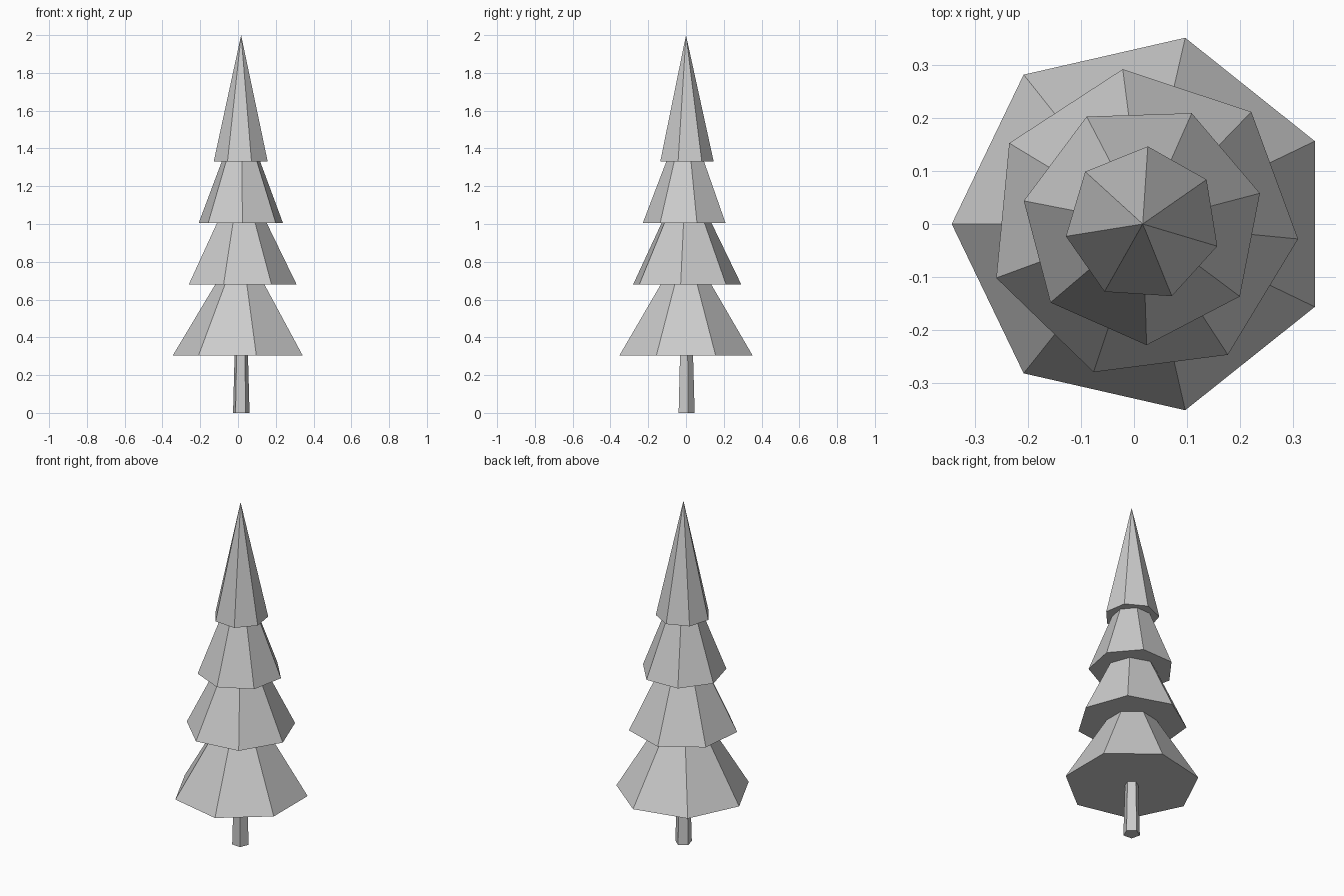
import bpy
import math

cube = bpy.data.objects.get("Cube")
if cube:
    bpy.data.objects.remove(cube, do_unlink=True)

AXIS_X = 0.0165  # the tree axis sits slightly off centre

grey = bpy.data.materials.new("plain_grey")
grey.use_nodes = True
colour = (0.6, 0.6, 0.6, 1.0)
grey.diffuse_color = colour
bsdf = next(n for n in grey.node_tree.nodes if n.type == 'BSDF_PRINCIPLED')
bsdf.inputs["Base Color"].default_value = colour


def tapered_prism(name, sides, bottom, top, r_bottom, r_top, turn):
    """Flat-shaded cone or frustum with its first corner at angle turn."""
    bpy.ops.mesh.primitive_cone_add(
        vertices=sides, radius1=r_bottom, radius2=r_top, depth=top - bottom,
        location=(AXIS_X, 0, (bottom + top) / 2))
    obj = bpy.context.object
    obj.name = obj.data.name = name
    # the primitive places its first corner on +y
    obj.rotation_euler.z = math.radians(turn - 90)
    obj.data.materials.append(grey)
    return obj


# Trunk
tapered_prism("trunk", 5, 0.0, 0.32, 0.046, 0.037, 14)

# Foliage tiers, each top tucked just inside the tier above
tapered_prism("foliage_bottom", 7, 0.305, 0.70, 0.361, 0.125, 180)
tapered_prism("foliage_lower_middle", 7, 0.68, 1.02, 0.295, 0.129, -5.5)
tapered_prism("foliage_upper_middle", 7, 1.005, 1.35, 0.229, 0.097, 14.7)
tapered_prism("foliage_top", 7, 1.33, 2.0, 0.147, 0.0, -16.6)
